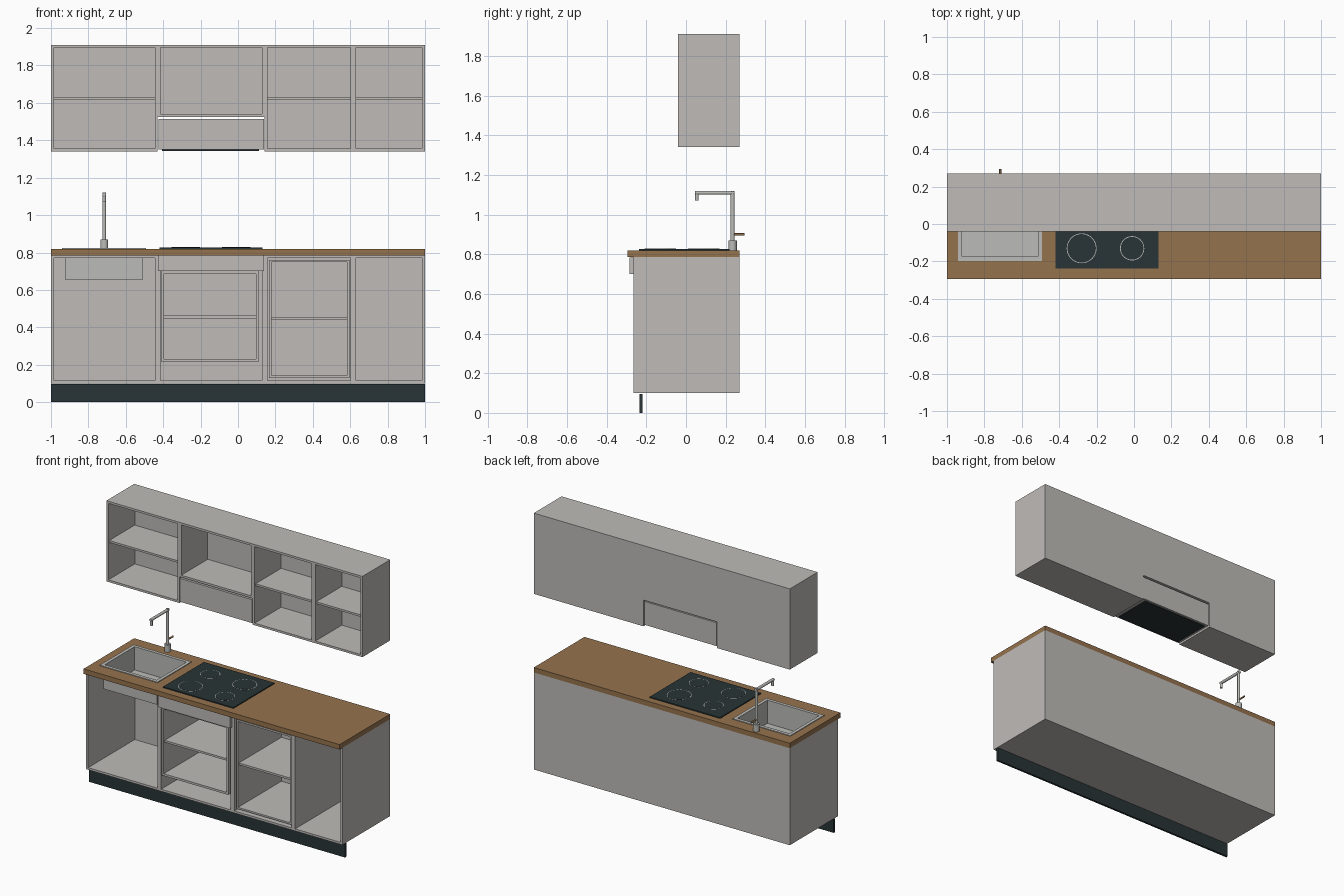
import bpy, bmesh
from mathutils import Matrix, Vector

default = bpy.data.objects.get("Cube")
if default:
    bpy.data.objects.remove(default)


def material(name, r, g, b):
    m = bpy.data.materials.new(name)
    m.use_nodes = True
    m.diffuse_color = (r, g, b, 1)
    m.node_tree.nodes["Principled BSDF"].inputs["Base Color"].default_value = (r, g, b, 1)
    return m


GREY = material("warm light grey", 0.52, 0.50, 0.48)
WOOD = material("oak brown", 0.30, 0.17, 0.075)
DARK = material("charcoal", 0.022, 0.034, 0.037)
STEEL = material("brushed steel", 0.50, 0.50, 0.48)


def finish(name, bm, mat):
    mesh = bpy.data.meshes.new(name)
    bm.to_mesh(mesh)
    bm.free()
    mesh.materials.append(mat)
    obj = bpy.data.objects.new(name, mesh)
    bpy.context.collection.objects.link(obj)
    return obj


def boards(name, mat, *extents):
    """Join boxes given as (x0, x1, y0, y1, z0, z1)."""
    bm = bmesh.new()
    for x0, x1, y0, y1, z0, z1 in extents:
        place = Matrix.Translation(((x0 + x1) / 2, (y0 + y1) / 2, (z0 + z1) / 2))
        size = Matrix.Diagonal((x1 - x0, y1 - y0, z1 - z0, 1))
        bmesh.ops.create_cube(bm, size=1, matrix=place @ size)
    return finish(name, bm, mat)


def rods(name, mat, *parts, sides=24):
    """Join cylinders given as (start, end, radius)."""
    bm = bmesh.new()
    for start, end, radius in parts:
        a, b = Vector(start), Vector(end)
        turn = (b - a).to_track_quat('Z', 'Y').to_matrix().to_4x4()
        bmesh.ops.create_cone(bm, cap_ends=True, segments=sides, radius1=radius,
                              radius2=radius, depth=(b - a).length,
                              matrix=Matrix.Translation((a + b) / 2) @ turn)
    obj = finish(name, bm, mat)
    bpy.ops.object.select_all(action='DESELECT')
    bpy.context.view_layer.objects.active = obj
    obj.select_set(True)
    bpy.ops.object.shade_smooth_by_angle()
    return obj


def open_box(name, x0, x1, y0, y1, z0, z1, t=0.015, shelf=None, rails=False, mat=GREY):
    """Carcass open at the front, with its top, floor and back set between the sides."""
    a, b = x0 + t, x1 - t
    parts = [(x0, a, y0, y1, z0, z1), (b, x1, y0, y1, z0, z1),
             (a, b, y0, y1, z0, z0 + t), (a, b, y1 - t, y1, z0 + t, z1 - t)]
    if rails:
        parts += [(a, b, y0, y0 + 0.06, z1 - t, z1), (a, b, y1 - 0.06, y1, z1 - t, z1)]
    else:
        parts.append((a, b, y0, y1, z1 - t, z1))
    if shelf:
        parts.append((a, b, y0 + 0.01, y1 - t, shelf - 0.007, shelf + 0.007))
    return boards(name, mat, *parts)


EDGES = [-1, -0.43, 0.143, 0.617, 1]
NAMES = ["sink", "oven", "fridge", "end"]
FRONT, BACK = -0.265, 0.27

# Base cabinets and plinth boards
for name, x0, x1 in zip(NAMES, EDGES, EDGES[1:]):
    open_box(name + "_base_cabinet", x0, x1, FRONT, BACK, 0.1, 0.785, rails=True)
    boards(name + "_plinth", DARK, (x0, x1, -0.235, -0.22, 0, 0.096))

# Wall cabinets: the one above the hob is shorter
for name, x0, x1 in zip(NAMES, EDGES, EDGES[1:]):
    over_hob = name == "oven"
    open_box(name + "_wall_cabinet", x0, x1, -0.04, BACK, 1.525 if over_hob else 1.34, 1.91,
             shelf=None if over_hob else 1.622)

# Extractor hood
boards("hood_body", GREY, (-0.425, 0.138, -0.04, 0.265, 1.35, 1.515))
boards("hood_filter", DARK, (-0.405, 0.113, -0.025, 0.25, 1.343, 1.351))

# Built-in oven and fridge
open_box("oven_cavity", -0.41, 0.11, FRONT, 0.2, 0.215, 0.7, shelf=0.455)
boards("oven_control_panel", GREY, (-0.427, 0.138, -0.284, FRONT, 0.7, 0.784))
open_box("fridge_cavity", 0.167, 0.595, -0.255, 0.24, 0.13, 0.76, t=0.012, shelf=0.445)

# Worktop, pieced around the sink opening
TOP = (0.785, 0.82)
boards("worktop", WOOD,
       (-1, -0.925, -0.295, BACK, *TOP), (-0.505, 1, -0.295, BACK, *TOP),
       (-0.925, -0.505, -0.295, -0.18, *TOP), (-0.925, -0.505, 0.165, BACK, *TOP))

# Sink bowl and rim
L, R, F, B, W = -0.925, -0.508, -0.18, 0.165, 0.006
boards("sink_bowl", STEEL,
       (L, R, F, B, 0.655, 0.661), (L, L + W, F, B, 0.66, 0.82), (R - W, R, F, B, 0.66, 0.82),
       (L, R, F, F + W, 0.66, 0.82), (L, R, B - W, B, 0.66, 0.82))
boards("sink_rim", STEEL,
       (L - 0.017, L + W, F - 0.017, B + 0.017, 0.819, 0.825),
       (R - W, R + 0.017, F - 0.017, B + 0.017, 0.819, 0.825),
       (L, R, F - 0.017, F + W, 0.819, 0.825), (L, R, B - W, B + 0.017, 0.819, 0.825))

# Tap with a wooden lever
X, Y = -0.715, 0.235
rods("tap", STEEL, ((X, Y, 0.82), (X, Y, 0.87), 0.021), ((X, Y, 0.87), (X, Y, 1.12), 0.01),
     ((X, Y + 0.01, 1.11), (X, 0.045, 1.11), 0.01), ((X, 0.055, 1.11), (X, 0.055, 1.07), 0.009))
rods("tap_lever", WOOD, ((X, Y, 0.9), (X, 0.295, 0.9), 0.006))

# Hob with ringed cooking zones
boards("hob_plate", DARK, (-0.42, 0.13, -0.237, 0.22, 0.82, 0.827))
for i, (x, y, r) in enumerate([(-0.28, -0.13, 0.08), (-0.01, -0.13, 0.065),
                               (-0.28, 0.09, 0.065), (-0.01, 0.09, 0.08)]):
    rods(f"zone_ring_{i + 1}", STEEL, ((x, y, 0.825), (x, y, 0.828), r), sides=40)
    rods(f"zone_disc_{i + 1}", DARK, ((x, y, 0.825), (x, y, 0.829), r - 0.004), sides=40)
